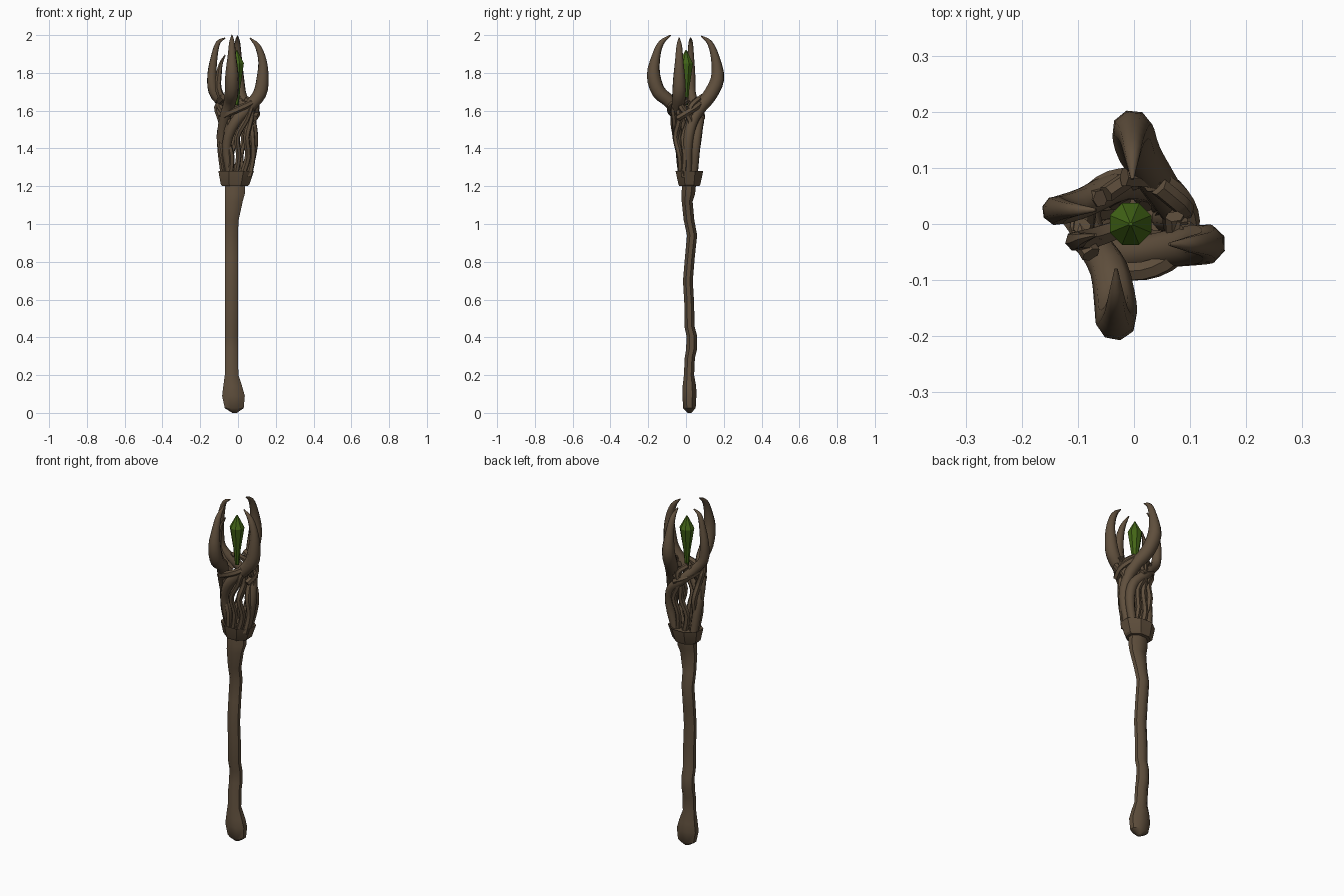
import bpy, bmesh, math
from mathutils import Vector


def material(name, rgb):
    m = bpy.data.materials.new(name)
    m.diffuse_color = (*rgb, 1)
    return m


WOOD = material("brown wood", (0.115, 0.078, 0.046))
GREEN = material("green crystal", (0.055, 0.13, 0.008))


def finish(name, bm, mat, angle=None):
    bmesh.ops.recalc_face_normals(bm, faces=bm.faces)
    me = bpy.data.meshes.new(name)
    bm.to_mesh(me)
    bm.free()
    me.materials.append(mat)
    ob = bpy.data.objects.new(name, me)
    bpy.context.collection.objects.link(ob)
    if angle:
        bpy.ops.object.select_all(action='DESELECT')
        bpy.context.view_layer.objects.active = ob
        ob.select_set(True)
        bpy.ops.object.shade_smooth_by_angle(angle=math.radians(angle))
    return ob


def skin(bm, rings):
    for a, b in zip(rings, rings[1:]):
        for i in range(len(a)):
            j = (i + 1) % len(a)
            bm.faces.new((a[i], a[j], b[j], b[i]))
    bm.faces.new(rings[0][::-1])
    bm.faces.new(rings[-1])


def stack(name, levels, sides, mat, angle=None):
    """Elliptical rings: (z, centre x, centre y, radius x, radius y)."""
    bm = bmesh.new()
    rings = []
    for z, cx, cy, rx, ry in levels:
        ang = [2 * math.pi * (i + 0.5) / sides for i in range(sides)]
        k = 1 / math.cos(math.pi / sides)
        rings.append([bm.verts.new((cx + rx * k * math.cos(a), cy + ry * k * math.sin(a), z)) for a in ang])
    skin(bm, rings)
    return finish(name, bm, mat, angle)


def tube(name, pts, sides=8, steps=3):
    """Round sweep through (x, y, z, radius) points on a smooth path."""
    p = [Vector(q) for q in pts]
    p = [2 * p[0] - p[1]] + p + [2 * p[-1] - p[-2]]
    path = []
    for a, b, c, d in zip(p, p[1:], p[2:], p[3:]):
        for s in range(steps):
            t = s / steps
            path.append(0.5 * (2 * b + (c - a) * t + (2 * a - 5 * b + 4 * c - d) * t * t
                               + (3 * b - a - 3 * c + d) * t ** 3))
    path.append(p[-2])
    bm = bmesh.new()
    rings, u = [], Vector((1, 0.3, 0))
    for i, q in enumerate(path):
        tan = (path[min(i + 1, len(path) - 1)] - path[max(i - 1, 0)]).to_3d().normalized()
        u = (u - tan * u.dot(tan)).normalized()
        v = tan.cross(u)
        ang = [2 * math.pi * k / sides for k in range(sides)]
        rings.append([bm.verts.new(q.to_3d() + max(q.w, 0.003) * (math.cos(a) * u + math.sin(a) * v))
                      for a in ang])
    skin(bm, rings)
    return finish(name, bm, WOOD, 50)


# crooked shaft with a swollen foot and neck
stack("shaft", [
    (0.0, -0.018, 0.018, 0.012, 0.01), (0.025, -0.02, 0.018, 0.05, 0.033),
    (0.09, -0.024, 0.018, 0.06, 0.037), (0.14, -0.028, 0.018, 0.05, 0.036),
    (0.20, -0.034, 0.016, 0.036, 0.027), (0.29, -0.035, 0.02, 0.035, 0.027),
    (0.34, -0.035, 0.03, 0.035, 0.029), (0.41, -0.035, 0.03, 0.034, 0.028),
    (0.46, -0.035, 0.018, 0.034, 0.027), (0.58, -0.035, 0.017, 0.034, 0.026),
    (0.70, -0.035, 0.010, 0.034, 0.026), (0.82, -0.035, 0.02, 0.034, 0.026),
    (0.94, -0.035, 0.032, 0.034, 0.027), (1.02, -0.033, 0.016, 0.036, 0.028),
    (1.12, -0.022, 0.006, 0.047, 0.029), (1.16, -0.017, 0.012, 0.053, 0.036),
    (1.23, -0.016, 0.018, 0.053, 0.037)], 8, WOOD, 40)

# flared collar
stack("collar", [
    (1.20, -0.015, 0.018, 0.066, 0.053), (1.21, -0.015, 0.018, 0.076, 0.058),
    (1.28, -0.010, 0.018, 0.094, 0.073), (1.27, -0.010, 0.018, 0.075, 0.055)], 8, WOOD, 25)

# four claws whose roots twist down into the collar
tube("right_claw", [
    (-0.04, -0.01, 1.25, .022), (-0.06, -0.035, 1.42, .026), (-0.015, -0.055, 1.54, .03),
    (0.06, -0.045, 1.62, .034), (0.115, -0.037, 1.69, .038), (0.13, -0.036, 1.77, .034),
    (0.13, -0.036, 1.86, .024), (0.105, -0.036, 1.94, .016), (0.063, -0.036, 1.985, .003)])
tube("left_claw", [
    (0.04, 0.04, 1.25, .022), (0.07, 0.05, 1.40, .026), (0.05, 0.06, 1.50, .028),
    (-0.02, 0.07, 1.57, .028), (-0.085, 0.04, 1.64, .027), (-0.13, 0.025, 1.70, .027),
    (-0.138, 0.025, 1.79, .025), (-0.125, 0.025, 1.89, .018), (-0.105, 0.025, 1.96, .012),
    (-0.068, 0.025, 1.985, .003)])
tube("front_claw", [
    (-0.07, 0.03, 1.25, .022), (-0.085, 0.01, 1.42, .027), (-0.075, -0.03, 1.54, .03),
    (-0.045, -0.08, 1.64, .034), (-0.033, -0.145, 1.70, .038), (-0.032, -0.172, 1.79, .036),
    (-0.032, -0.158, 1.89, .023), (-0.032, -0.13, 1.96, .015), (-0.032, -0.08, 2.0, .003)])
tube("back_claw", [
    (0.05, 0.01, 1.25, .022), (0.08, 0.01, 1.42, .027), (0.07, 0.03, 1.53, .03),
    (0.045, 0.07, 1.61, .034), (0.01, 0.125, 1.68, .038), (-0.003, 0.167, 1.77, .037),
    (-0.003, 0.155, 1.88, .024), (-0.003, 0.125, 1.96, .015), (-0.003, 0.08, 1.995, .003)])

# small inner twig beside the left claw
tube("small_twig", [
    (-0.03, -0.01, 1.60, .018), (-0.075, -0.025, 1.65, .02), (-0.105, -0.03, 1.72, .018),
    (-0.1, -0.03, 1.80, .015), (-0.09, -0.025, 1.85, .01), (-0.068, -0.02, 1.895, .003)], 6)

# thin vines: height, angle and radius of each turn around the cage
CAGE = [(1.25, .055), (1.36, .072), (1.46, .078), (1.55, .072), (1.62, .088), (1.66, .075)]
VINES = [  # start angle, total twist in degrees, thickness
    (300, 60, .017), (340, 70, .018), (25, -60, .017), (70, 50, .016), (110, -50, .017),
    (150, 60, .017), (200, -70, .016), (240, -60, .017), (265, 90, .015)]
for n, (start, twist, r) in enumerate(VINES):
    pts = []
    for i, (z, rad) in enumerate(CAGE):
        a = math.radians(start + twist * (i / 5) ** 2.2 + (8 if i % 2 else -8))
        rr = rad * (1 + 0.1 * math.sin(2.1 * n + i))
        sy = (0.6, 0.62, 0.8, 1.0, 0.95, 0.9)[i]
        pts.append((-0.003 + 1.12 * rr * math.cos(a), 0.005 + rr * sy * math.sin(a), z, r))
    tube(f"vine_{n + 1}", pts, 6)

# loops winding across the neck of the claws
for n, (start, sweep) in enumerate([(205, 150), (330, 130), (80, 140)]):
    pts = []
    for i in range(5):
        a = math.radians(start + sweep * i / 4)
        pts.append((0.1 * math.cos(a), 0.085 * math.sin(a), 1.56 + 0.028 * i, .018))
    tube(f"neck_loop_{n + 1}", pts, 6)

# faceted crystal
stack("crystal", [
    (1.63, -0.006, 0.0, 0.010, 0.010), (1.72, -0.006, 0.0, 0.018, 0.018),
    (1.85, -0.006, 0.0, 0.037, 0.037), (1.92, -0.006, 0.0, 0.003, 0.003)], 8, GREEN)
